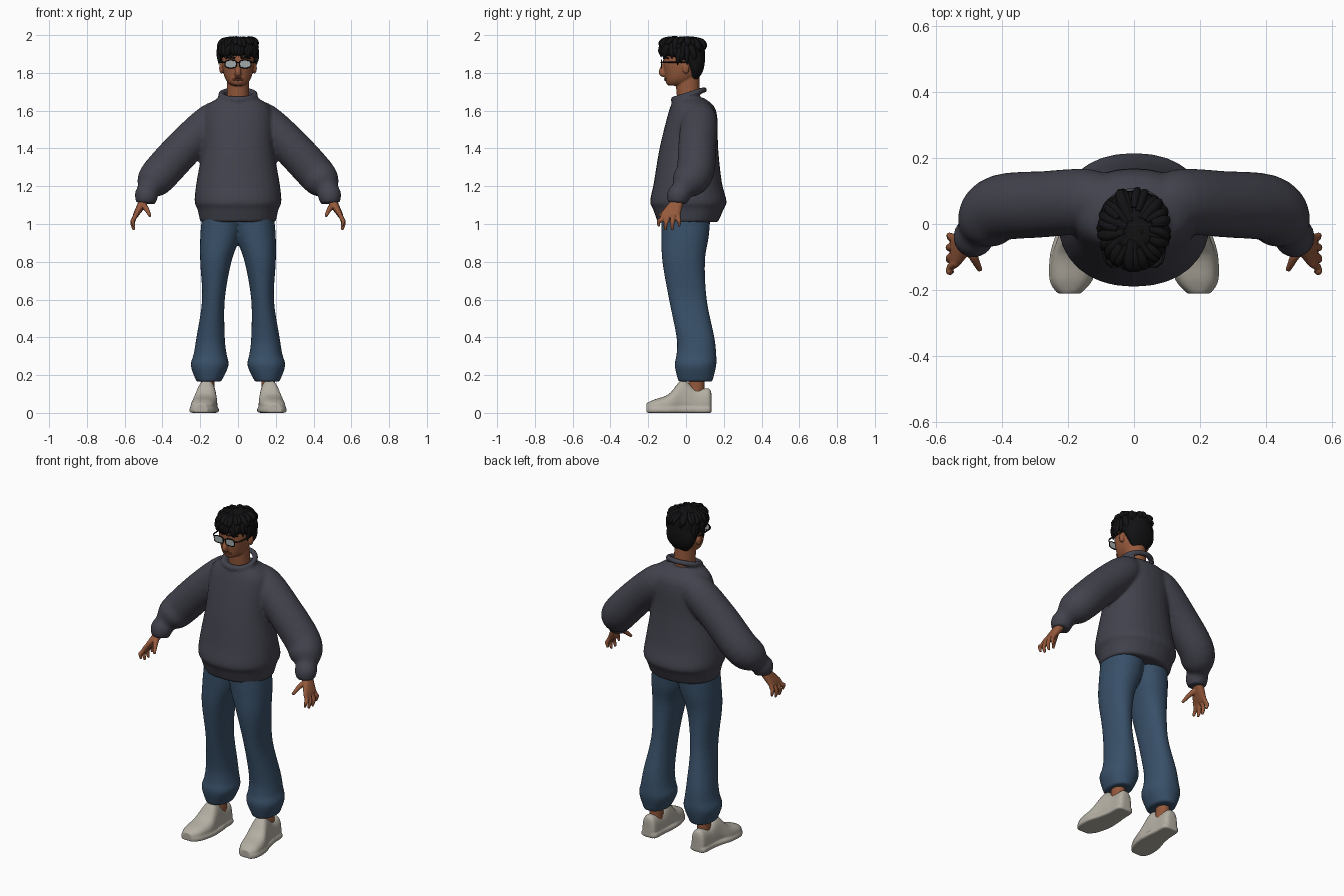
import bpy, bmesh, math, random
from mathutils import Vector

random.seed(4)
if "Cube" in bpy.data.objects:
    bpy.data.objects.remove(bpy.data.objects["Cube"])


def material(name, *rgb):
    mat = bpy.data.materials.new(name)
    mat.use_nodes = True
    mat.diffuse_color = (*rgb, 1)
    mat.node_tree.nodes["Principled BSDF"].inputs["Base Color"].default_value = (*rgb, 1)
    return mat


SKIN = material("brown skin", .3, .1, .045)
LIP = material("lip brown", .2, .06, .03)
KNIT = material("charcoal knit", .055, .055, .075)
DENIM = material("blue denim", .04, .08, .14)
CANVAS = material("off white canvas", .46, .43, .37)
BLACK = material("black hair", .006, .006, .007)
LENS = material("grey lens", .36, .4, .4)
X, Y, Z = Vector((1, 0, 0)), Vector((0, 1, 0)), Vector((0, 0, 1))
SIDES = {"left": 1, "right": -1}


def spline(rows, steps=4):
    """Smooth curve through every row of numbers."""
    result = []
    for i in range(len(rows) - 1):
        before, start, end, after = rows[max(i - 1, 0)], rows[i], rows[i + 1], rows[min(i + 2, len(rows) - 1)]
        for k in range(steps):
            t = k / steps
            result.append([b + t / 2 * (c - a + t * (2 * a - 5 * b + 4 * c - d + t * (3 * (b - c) + d - a)))
                           for a, b, c, d in zip(before, start, end, after)])
    return result + [list(rows[-1])]


def oval(u, v, count, power):
    """Rounded outline spanned by two half axes; a higher power is boxier."""
    def bend(value):
        return math.copysign(abs(value) ** (2 / power), value)
    angles = [math.tau * k / count for k in range(count)]
    return [u * bend(math.cos(w)) + v * bend(math.sin(w)) for w in angles]


def loft(bm, rings, axis=None, count=32, power=2, side=1):
    """Skin over ovals (x, y, z, a, b), level along an axis or square to their path."""
    rings = spline([ring if len(ring) > 4 else (*ring, ring[-1]) for ring in rings])
    loops = []
    for i, (x, y, z, a, b) in enumerate(rings):
        if axis:
            u, v = X, axis
        else:
            path = Vector(rings[min(i + 1, len(rings) - 1)][:3]) - Vector(rings[max(i - 1, 0)][:3])
            u = Y.cross(path).normalized()
            v = path.normalized().cross(u)
        points = [Vector((x, y, z)) + p for p in oval(u * a, v * b, count, power)]
        loops.append([bm.verts.new((p.x * side, p.y, p.z)) for p in points])
    for low, high in zip(loops, loops[1:]):
        for k in range(count):
            bm.faces.new((low[k], low[k - 1], high[k - 1], high[k]))
    bm.faces.new(loops[0])
    bm.faces.new(loops[-1])


def hoop(bm, centre, u, v, thick, power=2):
    """Closed round tube along an oval."""
    normal = u.cross(v).normalized()
    loops = []
    for p in oval(u, v, 32, power):
        section = oval(p.normalized() * thick, normal * thick, 8, 2)
        loops.append([bm.verts.new(Vector(centre) + p + q) for q in section])
    for k, loop in enumerate(loops):
        for j in range(len(loop)):
            bm.faces.new((loop[j], loops[k - 1][j], loops[k - 1][j - 1], loop[j - 1]))


def finish(name, bm, mat, voxel=0, relax=0):
    bmesh.ops.recalc_face_normals(bm, faces=bm.faces)
    mesh = bpy.data.meshes.new(name)
    bm.to_mesh(mesh)
    bm.free()
    mesh.materials.append(mat)
    mesh.shade_smooth()
    mesh.set_sharp_from_angle(angle=math.radians(50))
    ob = bpy.data.objects.new(name, mesh)
    bpy.context.collection.objects.link(ob)
    if voxel:
        fuse = ob.modifiers.new("fuse", "REMESH")
        fuse.mode, fuse.voxel_size, fuse.use_smooth_shade = "VOXEL", voxel, True
        soften = ob.modifiers.new("soften", "SMOOTH")
        soften.factor, soften.iterations = .5, relax


def spans(rows):
    """Rows of left, right, front, back and height become level rings."""
    return [((l + r) / 2, (f + b) / 2, z, (r - l) / 2, (b - f) / 2) for l, r, f, b, z in rows]


def centred(rows):
    return spans([(-row[0], *row) for row in rows])


# Sweater: body, neckband and sleeves fused together
bm = bmesh.new()
loft(bm, centred([(.2, -.15, .17, 1.01), (.215, -.175, .2, 1.08), (.23, -.19, .215, 1.12), (.22, -.17, .19, 1.22),
                  (.19, -.14, .17, 1.4), (.18, -.09, .16, 1.6), (.1, -.06, .09, 1.67)]), Y, power=2.2)
hoop(bm, (0, .015, 1.685), X * .09, Y * .08 + Z * .025, .017)
for side in SIDES.values():
    loft(bm, [(.05, .06, 1.61, .06), (.13, .07, 1.55, .095), (.27, .06, 1.42, .1), (.4, .05, 1.28, .1),
              (.45, .01, 1.22, .09), (.475, -.02, 1.18, .06), (.485, -.04, 1.15, .062),
              (.49, -.045, 1.11, .05)], side=side)
finish("sweater", bm, KNIT, .009, 5)

# Jeans: two legs fused at the seat
bm = bmesh.new()
for side in SIDES.values():
    loft(bm, spans([(-.03, .19, -.13, .13, 1.05), (-.01, .2, -.13, .12, .93), (.035, .2, -.125, .1, .8),
                    (.07, .19, -.09, .11, .6), (.07, .22, -.05, .15, .4), (.06, .235, -.05, .16, .31),
                    (.05, .25, -.06, .16, .25), (.09, .22, -.04, .14, .165)]), Y, power=2.2, side=side)
finish("jeans", bm, DENIM, .009, 3)

# Shoes with soles, and ankles: rows of y, half width, height
profile = [(-.21, .03, .05), (-.17, .06, .07), (-.09, .07, .1), (-.02, .06, .175),
           (.05, .05, .13), (.12, .045, .13), (.135, .02, .1)]
for word, side in SIDES.items():
    bm = bmesh.new()
    toe_out = [(.165 - min(y, 0) * .15, y, w, h) for y, w, h in profile]
    loft(bm, [(x, y, h / 2, w, h / 2) for x, y, w, h in toe_out], Z, power=2.6, side=side)
    for v in bm.verts:  # narrow the upper towards the opening
        v.co.x += (side * .165 - v.co.x) * max(0, v.co.z - .03) * 2
    loft(bm, [(x, y, .015, w + .005, .015) for x, y, w, h in toe_out], Z, power=6, side=side)
    finish(word + "_shoe", bm, CANVAS, .006, 3)
    bm = bmesh.new()
    loft(bm, [(.16, .055, z, .036, .042) for z in (.08, .22)], Y, side=side)
    finish(word + "_ankle", bm, SKIN)

# Hands: palm, four spread fingers and thumb
for word, side in SIDES.items():
    bm = bmesh.new()
    loft(bm, [(.49, -.045, 1.14, .025, .03), (.505, -.05, 1.11, .024, .034), (.54, -.08, 1.05, .015, .05),
              (.545, -.08, 1.04, .01, .045)], count=16, power=2.4, side=side)
    for i in range(4):
        spread = i - 1.5
        root, end, tip = -.08 + spread * .025, -.09 + spread * .036, .965 + spread ** 2 * .01
        loft(bm, [(.535, root, 1.06, .012), (.555, (root + end) / 2, 1.02, .012),
                  (.558, end, tip + .03, .011), (.55, end, tip, .007)], count=12, side=side)
    loft(bm, [(.505, -.06, 1.1, .018), (.485, -.1, 1.08, .014), (.465, -.14, 1.04, .008)], count=12, side=side)
    finish(word + "_hand", bm, SKIN, .004, 2)

# Head: neck, skull, nose and ears
bm = bmesh.new()
loft(bm, centred([(.06, -.045, .075, 1.64), (.057, -.06, .07, 1.8)]), Y)
loft(bm, centred([(.02, -.09, -.03, 1.732), (.05, -.105, .02, 1.745), (.075, -.112, .06, 1.79),
                  (.086, -.12, .085, 1.88), (.06, -.08, .06, 1.96), (.03, -.04, .02, 1.975)]), Y, power=2.2)
loft(bm, [(0, -.11, 1.86, .008), (0, -.128, 1.81, .016), (0, -.12, 1.795, .018), (0, -.105, 1.79, .01)], count=12)
for side in SIDES.values():
    ear = bmesh.ops.create_uvsphere(bm, u_segments=16, v_segments=10, radius=.03)["verts"]
    for v in ear:
        v.co = Vector((side * .088 + v.co.x * .4, v.co.y * .6, v.co.z + 1.825))
finish("head", bm, SKIN, .0045, 3)

# Lips and brows
bm = bmesh.new()
for z in (1.772, 1.763):
    loft(bm, [(x, -.108 + abs(x) * .4, z, .005 - abs(x) * .1, .008) for x in (-.025, 0, .025)], count=12)
finish("lips", bm, LIP)
bm = bmesh.new()
for side in SIDES.values():
    loft(bm, [(.015, -.118, 1.878, .005), (.04, -.111, 1.883, .006), (.065, -.09, 1.877, .004)], count=8, side=side)
finish("eyebrows", bm, BLACK)

# Glasses: rims, bridge, temples and lenses
bm = bmesh.new()
for side in SIDES.values():
    hoop(bm, (side * .038, -.13, 1.847), X * .03, Z * .02, .0035, 3)
    loft(bm, [(.068, -.13, 1.857, .004), (.09, -.1, 1.857, .004), (.092, .01, 1.855, .004)], Z, 8, side=side)
loft(bm, [(x, -.132, 1.855, .003) for x in (-.01, .01)], count=8)
finish("glasses_frame", bm, BLACK)
bm = bmesh.new()
for side in SIDES.values():
    loft(bm, [(.038, y, 1.847, .03, .02) for y in (-.132, -.128)], Z, power=3, side=side)
finish("glasses_lenses", bm, LENS)

# Hair: cap, then ragged locks around the fringe and over the crown
bm = bmesh.new()
loft(bm, centred([(.04, .02, .06, 1.76), (.08, .01, .09, 1.81), (.094, -.03, .1, 1.86), (.1, -.13, .1, 1.9),
                  (.09, -.12, .09, 1.96), (.04, -.06, .02, 1.99)]), Y, power=2.2)
finish("hair_cap", bm, BLACK, .006, 2)


def lock(bm, angle, reach, top, tip):
    """Tapered curl falling outwards from the crown."""
    swing, width = random.uniform(-.25, .25), random.uniform(.013, .019)
    path = []
    for t, girth in ((0, .7), (.4, 1), (.75, .8), (1, .1)):
        turn = angle + swing * t
        out = reach + (1 - reach) * min(1, t * 1.6)
        path.append((.1 * out * math.cos(turn), -.015 + .118 * out * math.sin(turn),
                     top + (tip - top) * t ** 1.5, width * girth))
    loft(bm, path, count=8)


bm = bmesh.new()
for i in range(26):
    angle = math.radians(i * 9 - 205)
    fringe = 1.87 if math.sin(angle) < -.3 else 1.84
    lock(bm, angle, .8, 1.955, fringe + random.uniform(0, .02))
for i in range(24):
    lock(bm, math.tau * i / 24, random.uniform(.2, .55), 1.982, random.uniform(1.91, 1.95))
finish("hair_locks", bm, BLACK)
